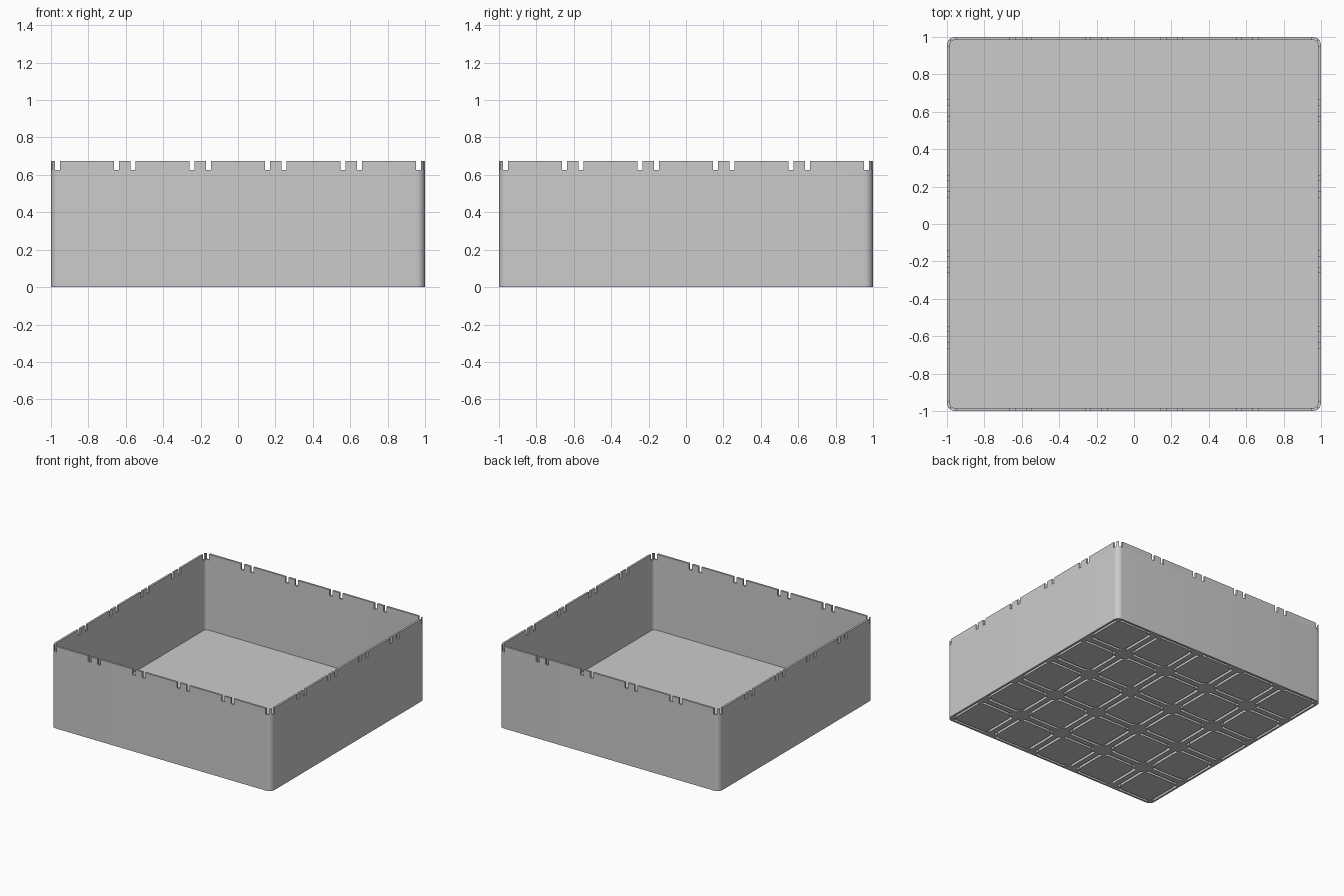
import bpy, bmesh, math
from mathutils import Matrix, Vector

if "Cube" in bpy.data.objects:
    bpy.data.objects.remove(bpy.data.objects["Cube"], do_unlink=True)

PITCH, CELLS = 0.4035, 5
HEIGHT, FLOOR, GROOVE, WALL, RADIUS = 0.675, 0.05, 0.025, 0.016, 0.045
NOTCH_Z, NOTCH_W, NOTCH_OFF = 0.627, 0.027, 0.0435
SLOT_OUT, SLOT_IN, SLOT_END = 0.18, 0.158, 0.14

grey = bpy.data.materials.new("plain_grey")
grey.use_nodes = True
grey.diffuse_color = (0.6, 0.6, 0.6, 1)
grey.node_tree.nodes["Principled BSDF"].inputs["Base Color"].default_value = (0.6, 0.6, 0.6, 1)


def quarter_turn(points, k):
    turn = Matrix.Rotation(k * math.pi / 2, 2)
    return [turn @ p for p in points]


def arc(half, radius, start, end, steps=10):
    """Part of the round corner of a square."""
    c = half - radius
    angles = [start + (end - start) * i / steps for i in range(steps + 1)]
    return [Vector((c + radius * math.cos(a), c + radius * math.sin(a))) for a in angles]


def rounded_square(half, radius):
    corner = arc(half, radius, 0, math.pi / 2)
    return [p for k in range(4) for p in quarter_turn(corner, k)]


def rectangle(x0, x1, y0, y1):
    return [Vector(p) for p in ((x0, y0), (x1, y0), (x1, y1), (x0, y1))]


def add_prism(bm, outline, z0, z1):
    """Extrude a flat counter-clockwise outline between two heights."""
    low = [bm.verts.new((p.x, p.y, z0)) for p in outline]
    high = [bm.verts.new((p.x, p.y, z1)) for p in outline]
    bm.faces.new(low[::-1])
    bm.faces.new(high)
    for i in range(len(outline)):
        bm.faces.new((low[i - 1], low[i], high[i], high[i - 1]))


def make_object(name, bm):
    mesh = bpy.data.meshes.new(name)
    bm.to_mesh(mesh)
    bm.free()
    mesh.materials.append(grey)
    mesh.shade_smooth()
    mesh.set_sharp_from_angle(angle=math.radians(30))
    bpy.context.scene.collection.objects.link(bpy.data.objects.new(name, mesh))


cell_centres = [(i - (CELLS - 1) / 2) * PITCH for i in range(CELLS)]

# Side walls: a closed ring with rounded corners
bm = bmesh.new()
outer = rounded_square(1, RADIUS)
inner = rounded_square(1 - WALL, RADIUS - WALL)
section = ((outer, 0), (outer, NOTCH_Z), (inner, NOTCH_Z), (inner, 0))
loops = [[bm.verts.new((p.x, p.y, z)) for p in outline] for outline, z in section]
for a, b in zip(loops, loops[1:] + loops[:1]):
    for i in range(len(outer)):
        bm.faces.new((a[i - 1], a[i], b[i], b[i - 1]))
make_object("side_walls", bm)

# Rim tabs: what stands between the paired notches, plus a post on each corner
bm = bmesh.new()
reach = PITCH / 2 - NOTCH_OFF
notches = [c + side * reach for c in cell_centres for side in (-1, 1)]
post_edge = notches[-1] + NOTCH_W / 2
post_angle = math.asin((post_edge - 1 + RADIUS) / RADIUS)
post = arc(1, RADIUS, post_angle, math.pi / 2 - post_angle) + [Vector((post_edge, post_edge))]
for k in range(4):
    for a, b in zip(notches, notches[1:]):
        tab = rectangle(a + NOTCH_W / 2, b - NOTCH_W / 2, 1 - WALL, 1)
        add_prism(bm, quarter_turn(tab, k), NOTCH_Z, HEIGHT)
    add_prism(bm, quarter_turn(post, k), NOTCH_Z, HEIGHT)
make_object("rim_tabs", bm)

# Floor plate, whose underside is the bottom of the slots
bm = bmesh.new()
add_prism(bm, rounded_square(1 - WALL / 2, RADIUS - WALL / 2), GROOVE, FLOOR)
make_object("floor_plate", bm)

# Underside pads, with bridges at their corners that divide the slots
bm = bmesh.new()
pad = rounded_square(SLOT_IN, 0.05)
bridge = rectangle(SLOT_END, SLOT_OUT, SLOT_END, SLOT_OUT)
for x in cell_centres:
    for y in cell_centres:
        centre = Vector((x, y))
        for shape in [pad] + [quarter_turn(bridge, k) for k in range(4)]:
            add_prism(bm, [centre + p for p in shape], 0, GROOVE)
make_object("underside_pads", bm)

# Underside bars along the cell boundaries
bm = bmesh.new()
for c in cell_centres[:-1]:
    bar = rectangle(c + SLOT_OUT, c + PITCH - SLOT_OUT, WALL - 1, 1 - WALL)
    for k in range(2):
        add_prism(bm, quarter_turn(bar, k), 0, GROOVE)
make_object("underside_bars", bm)
